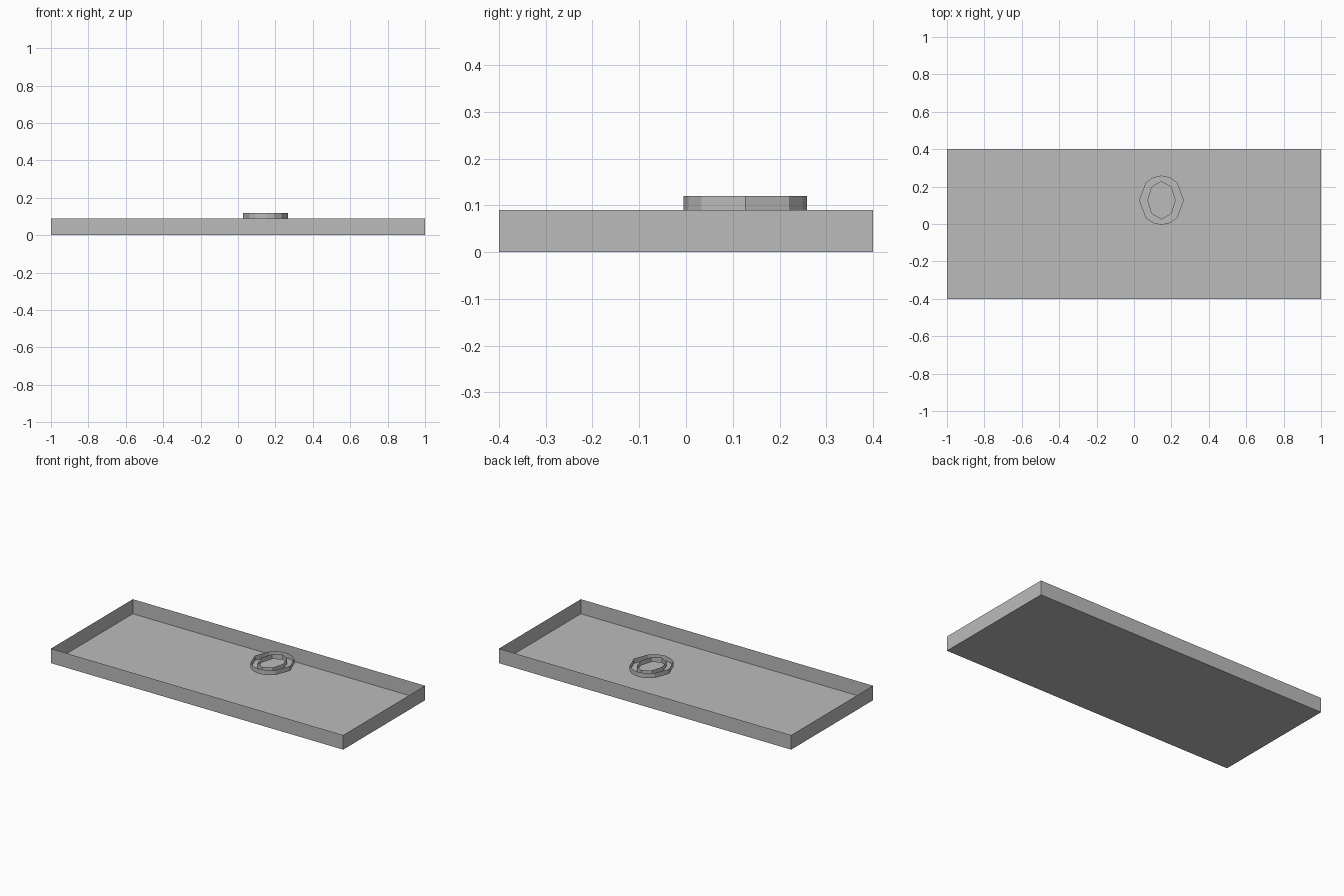
import bpy
import bmesh
from math import cos, sin, radians

cube = bpy.data.objects.get("Cube")
if cube:
    bpy.data.objects.remove(cube, do_unlink=True)

grey = bpy.data.materials.new("plain grey")
grey.use_nodes = True
grey.diffuse_color = (0.5, 0.5, 0.5, 1)
grey.node_tree.nodes["Principled BSDF"].inputs["Base Color"].default_value = (0.5, 0.5, 0.5, 1)


def finish(name, bm):
    mesh = bpy.data.meshes.new(name)
    bm.to_mesh(mesh)
    bm.free()
    mesh.materials.append(grey)
    obj = bpy.data.objects.new(name, mesh)
    bpy.context.collection.objects.link(obj)


def oval(angles, rx, ry):
    return [(CENTRE[0] + rx * cos(radians(a)), CENTRE[1] + ry * sin(radians(a))) for a in angles]


def wall(bm, points, low, high, outward=True):
    """Thin upright wall around a closed outline; returns its lower edges."""
    bottom = [bm.verts.new((x, y, low)) for x, y in points]
    top = [bm.verts.new((x, y, high)) for x, y in points]
    for i in range(len(points)):
        j = (i + 1) % len(points)
        face = [bottom[i], bottom[j], top[j], top[i]]
        bm.faces.new(face if outward else face[::-1])
    return [bm.edges.get((bottom[i - 1], bottom[i])) for i in range(len(points))]


# Open tray: floor and four thin walls
RIM = 0.09
bm = bmesh.new()
edges = wall(bm, [(-1, -0.4), (1, -0.4), (1, 0.4), (-1, 0.4)], 0, RIM)
bmesh.ops.contextual_create(bm, geom=edges)
bmesh.ops.recalc_face_normals(bm, faces=bm.faces)
finish("tray", bm)

# Faceted oval channel at rim height: outer wall, inner wall and flat base
CENTRE = (0.147, 0.127)
TOP = 0.12
outer_angles = [0, 45, 67.5, 90, 112.5, 135, 180, 225, 247.5, 270, 292.5, 315]
inner_angles = range(0, 360, 45)
bm = bmesh.new()
outer = wall(bm, oval(outer_angles, 0.12, 0.132), RIM, TOP)
inner = wall(bm, oval(inner_angles, 0.073, 0.1), RIM, TOP, outward=False)
bmesh.ops.triangle_fill(bm, edges=outer + inner, use_beauty=True, normal=(0, 0, -1))
finish("oval_ring", bm)
